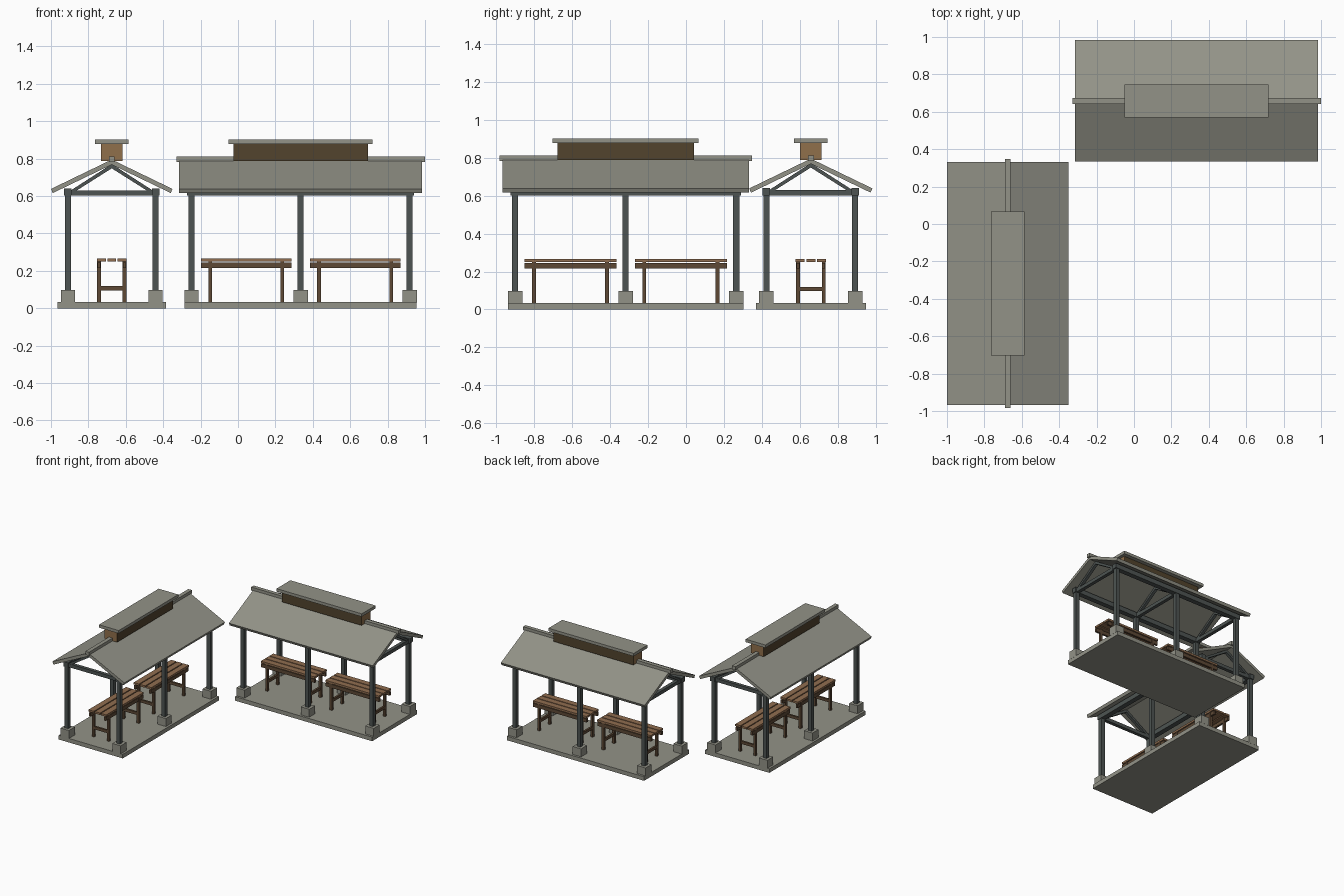
import bpy, bmesh, math
from mathutils import Matrix, Vector

if "Cube" in bpy.data.objects:
    bpy.data.objects.remove(bpy.data.objects["Cube"])


def material(name, rgb):
    m = bpy.data.materials.new(name)
    m.diffuse_color = (*rgb, 1)
    m.use_nodes = True
    m.node_tree.nodes["Principled BSDF"].inputs["Base Color"].default_value = m.diffuse_color
    return m


STONE = material("grey stone", (0.29, 0.29, 0.245))
STEEL = material("dark steel", (0.075, 0.088, 0.085))
WOOD = material("warm wood", (0.28, 0.155, 0.08))
DARK = material("dark wood", (0.11, 0.066, 0.036))
VENT = material("vent shadow brown", (0.085, 0.057, 0.026))
VENT_END = material("vent end wood", (0.28, 0.16, 0.07))

# Two identical pavilions: one along x, one turned along y
PLACES = {
    "back": Matrix.Translation((0.335, 0.658, 0)),
    "left": Matrix.Translation((-0.675, -0.318, 0)) @ Matrix.Rotation(math.pi / 2, 4, 'Z'),
}


def box(bm, x, y, z):
    """Axis-aligned box from (min, max) ranges."""
    c = [(a + b) / 2 for a, b in (x, y, z)]
    s = [b - a for a, b in (x, y, z)]
    bmesh.ops.create_cube(bm, size=1, matrix=Matrix.Translation(c) @ Matrix.Diagonal((*s, 1)))


def around(c, h):
    return (c - h, c + h)


def prism(bm, profile, x):
    """Extrude a (y, z) profile along x."""
    f = bm.faces.new([bm.verts.new((x[0], y, z)) for y, z in profile])
    new = bmesh.ops.extrude_face_region(bm, geom=[f])["geom"]
    bmesh.ops.translate(bm, vec=Vector((x[1] - x[0], 0, 0)),
                        verts=[v for v in new if isinstance(v, bmesh.types.BMVert)])


def finish(bm, name, *mats):
    bmesh.ops.recalc_face_normals(bm, faces=bm.faces)
    me = bpy.data.meshes.new(name)
    bm.to_mesh(me)
    bm.free()
    for m in mats:
        me.materials.append(m)
    for side, matrix in PLACES.items():
        ob = bpy.data.objects.new(f"{side}_{name}", me)
        ob.matrix_world = matrix
        bpy.context.collection.objects.link(ob)


POST_X = (-0.583, 0, 0.583)
POST_Y = 0.234

# Floor slab
bm = bmesh.new()
box(bm, (-0.62, 0.62), (-0.29, 0.29), (0, 0.033))
finish(bm, "floor_slab", STONE)

# Footings, posts
foot, post = bmesh.new(), bmesh.new()
for x in POST_X:
    for s in (-1, 1):
        box(foot, around(x, 0.038), around(s * POST_Y, 0.038), (0.03, 0.098))
        box(post, around(x, 0.016), around(s * POST_Y, 0.016), (0.09, 0.61))
finish(foot, "footings", STONE)
finish(post, "posts", STEEL)

# Wall plates along the length
bm = bmesh.new()
for s in (-1, 1):
    box(bm, (-0.607, 0.607), around(s * POST_Y, 0.02), (0.602, 0.64))
finish(bm, "top_plates", STEEL)

# Trusses: tie beam with two sloping struts at each post pair
bm = bmesh.new()
for x in POST_X:
    box(bm, around(x, 0.014), (-0.22, 0.22), (0.602, 0.63))
    for s in (-1, 1):
        prism(bm, [(s * 0.222, 0.628), (s * 0.19, 0.628), (0, 0.748), (0, 0.771)],
              around(x, 0.012))
finish(bm, "trusses", STEEL)

# Gable roof slab
bm = bmesh.new()
prism(bm, [(-0.325, 0.638), (0, 0.795), (0.325, 0.638), (0.315, 0.616),
           (0, 0.768), (-0.315, 0.616)], (-0.65, 0.65))
finish(bm, "roof", STONE)

# Ridge cap
bm = bmesh.new()
box(bm, (-0.665, 0.665), (-0.016, 0.016), (0.782, 0.811))
finish(bm, "ridge_cap", STONE)

# Roof vent: dark long sides, wood ends
bm = bmesh.new()
box(bm, (-0.36, 0.36), (-0.057, 0.057), (0.787, 0.88))
bm.normal_update()
for f in bm.faces:
    f.material_index = 1 if abs(f.normal.x) > 0.5 else 0
finish(bm, "roof_vent", VENT, VENT_END)

# Vent cover
bm = bmesh.new()
box(bm, (-0.385, 0.385), (-0.089, 0.089), (0.877, 0.901))
finish(bm, "vent_cover", STONE)

# Two benches: slats, aprons, legs and end stretchers
slats, frame = bmesh.new(), bmesh.new()
for c in (-0.291, 0.291):
    for y in (-0.056, 0, 0.056):
        box(slats, around(c, 0.242), around(y, 0.024), (0.25, 0.266))
    for s in (-1, 1):
        box(frame, around(c, 0.242), around(s * 0.068, 0.008), (0.215, 0.244))
        for e in (-1, 1):
            box(frame, around(c + e * 0.193, 0.010), around(s * 0.068, 0.010), (0.033, 0.252))
    for e in (-1, 1):
        box(frame, around(c + e * 0.193, 0.008), (-0.07, 0.07), (0.096, 0.119))
finish(slats, "bench_slats", WOOD)
finish(frame, "bench_frames", DARK)
